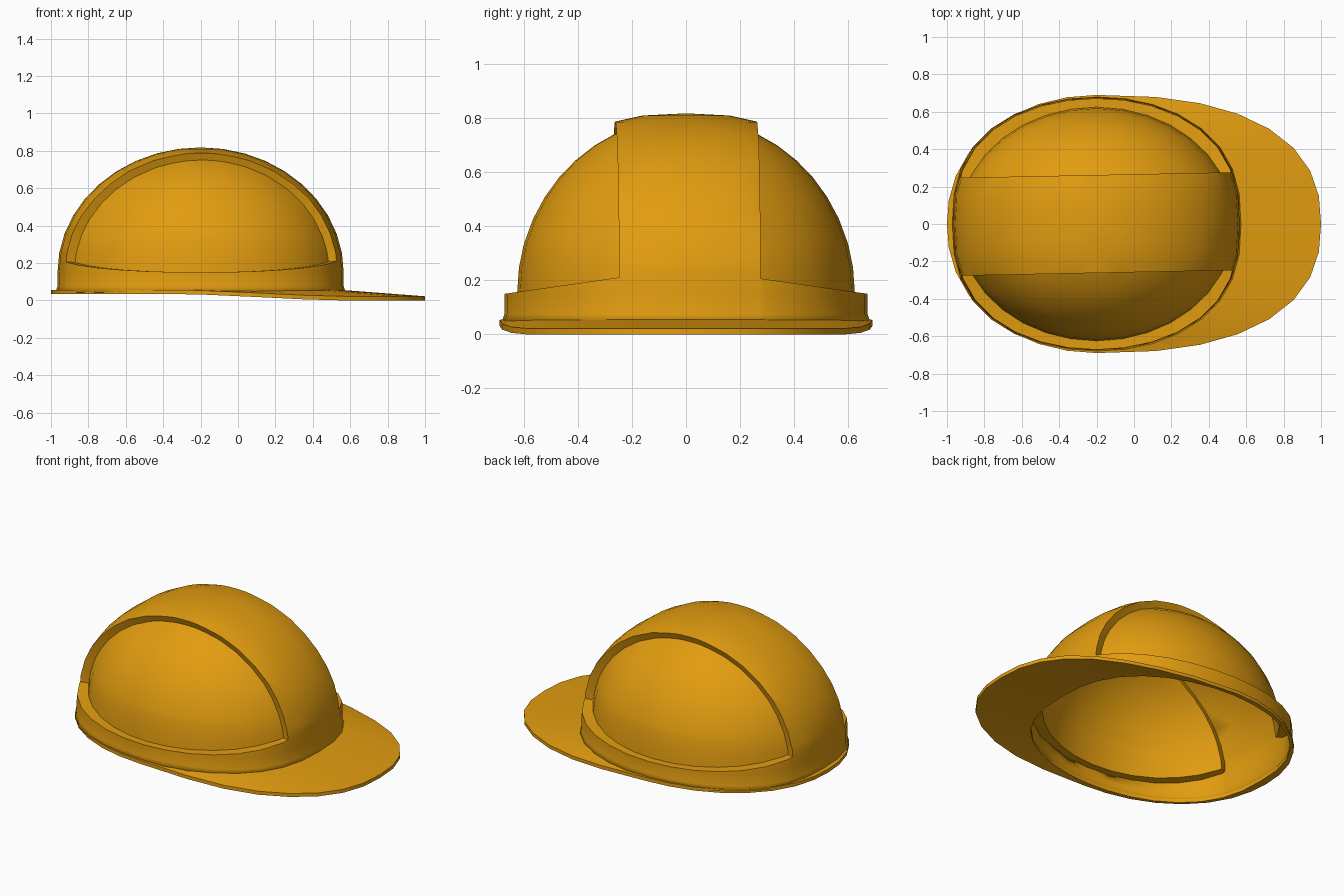
import bpy, bmesh, math
from mathutils import Vector

if "Cube" in bpy.data.objects:
    bpy.data.objects.remove(bpy.data.objects["Cube"])

N = 32                       # segments around the helmet
CX, Z0 = -0.2, 0.15          # dome centre and height where the dome curve starts
RX, RY, H = 0.765, 0.672, 0.668
FLAT = 2 / 2.6               # flattens the dome across its centre band

mat = bpy.data.materials.new("safety yellow")
mat.diffuse_color = (0.76, 0.335, 0.005, 1)
mat.use_nodes = True
mat.node_tree.nodes["Principled BSDF"].inputs["Base Color"].default_value = mat.diffuse_color


def finish(bm, name):
    bmesh.ops.recalc_face_normals(bm, faces=bm.faces)
    me = bpy.data.meshes.new(name)
    bm.to_mesh(me)
    bm.free()
    me.materials.append(mat)
    ob = bpy.data.objects.new(name, me)
    bpy.context.collection.objects.link(ob)
    bpy.ops.object.select_all(action='DESELECT')
    ob.select_set(True)
    bpy.context.view_layer.objects.active = ob
    return ob


def bridge(bm, a, b):
    for i in range(N):
        j = (i + 1) % N
        bm.faces.new((a[i], a[j], b[j], b[i]))


def spow(v, p):
    return math.copysign(abs(v) ** p, v)


def wall_point(t, s=1.0, grow=0.0):
    # point on the flattened plan outline; s shrinks it toward the crown
    return (CX + (RX + grow) * s * math.cos(t),
            (RY + grow) * spow(s * math.sin(t) if abs(math.sin(t)) > 1e-6 else 0, FLAT))


def angles():
    # even spacing along the flattened outline
    for i in range(N):
        a = 2 * math.pi * i / N
        yield math.atan2(spow(math.sin(a), 1.15), spow(math.cos(a), 1.0))


# Dome shell: short upright wall, then the flattened dome
bm = bmesh.new()
levels = [(0.0, 1.0, 0.045, 0.01), (0.0, 1.0, 0.075, 0.0)]
levels += [(a, math.cos(a), Z0 + H * math.sin(a), 0.0)
           for a in (math.pi / 2 * k / 10 for k in range(10))]
rings = [[bm.verts.new((*wall_point(t, s, g), z)) for t in angles()]
         for _, s, z, g in levels]
for a, b in zip(rings, rings[1:]):
    bridge(bm, a, b)
top = bm.verts.new((CX, 0, Z0 + H))
for i in range(N):
    bm.faces.new((rings[-1][i], rings[-1][(i + 1) % N], top))

# Cut the panel outlines, then sink both side panels onto a smaller ellipsoid
SLOPE, TILT, BAND = 0.143, 0.02, 0.262
LEDGE = Z0 + SLOPE * RY
INNER = (0.74, 0.625, 0.653)


def cut(co, no):
    bmesh.ops.bisect_plane(bm, geom=bm.verts[:] + bm.edges[:] + bm.faces[:],
                           dist=1e-4, plane_co=co, plane_no=no)


for s in (1, -1):
    cut((CX, s * BAND, 0), Vector((-TILT, 1, 0)).normalized())
    cut((0, 0, LEDGE), Vector((0, s * SLOPE, 1)).normalized())


def in_panel(f):
    c = f.calc_center_median()
    return (abs(c.y - TILT * (c.x - CX)) > BAND
            and c.z + SLOPE * abs(c.y) > LEDGE and c.z > Z0)


centre = Vector((CX, 0, Z0))
panel = [f for f in bm.faces if in_panel(f)]
ext = bmesh.ops.extrude_face_region(bm, geom=panel)
for v in ext["geom"]:
    if isinstance(v, bmesh.types.BMVert):
        d = v.co - centre
        v.co = centre + d / math.sqrt(sum((c / r) ** 2 for c, r in zip(d, INNER)))
bmesh.ops.delete(bm, geom=[f for f in panel if f.is_valid], context='FACES')
dome = finish(bm, "helmet_shell")
bpy.ops.object.shade_smooth_by_angle(angle=math.radians(35))
mod = dome.modifiers.new("thickness", 'SOLIDIFY')
mod.thickness, mod.offset = 0.012, -1

# Brim: narrow at the sides and back, drooping peak toward +x
bm = bmesh.new()


def outline(t):
    c, s = math.cos(t), math.sin(t)
    if c <= 0:
        return CX + 0.8 * c, 0.69 * spow(s, 2 / 2.2)
    p = 2 / 2.45
    return CX + 1.2 * c ** p, 0.69 * spow(s, p)


def edge_z(x):
    u = min(1, max(0, (x + 0.35) / 0.95))
    return 0.034 * (1 - u * u * (3 - 2 * u))


def brim_ring(k, lift):
    ring = []
    for t in angles():
        ox, oy = outline(t)
        ix, iy = wall_point(t, 1.0, -0.012)
        z = 0.034 * (1 - k) + edge_z(ox) * k
        ring.append(bm.verts.new((ix + (ox - ix) * k, iy + (oy - iy) * k, z + lift)))
    return ring


section = [brim_ring(k, l) for k, l in
           ((0, 0.022), (0.5, 0.022), (1, 0.022), (1, 0), (0.5, 0), (0, 0))]
for a, b in zip(section, section[1:] + section[:1]):
    bridge(bm, a, b)
finish(bm, "brim")
bpy.ops.object.shade_smooth_by_angle(angle=math.radians(35))
